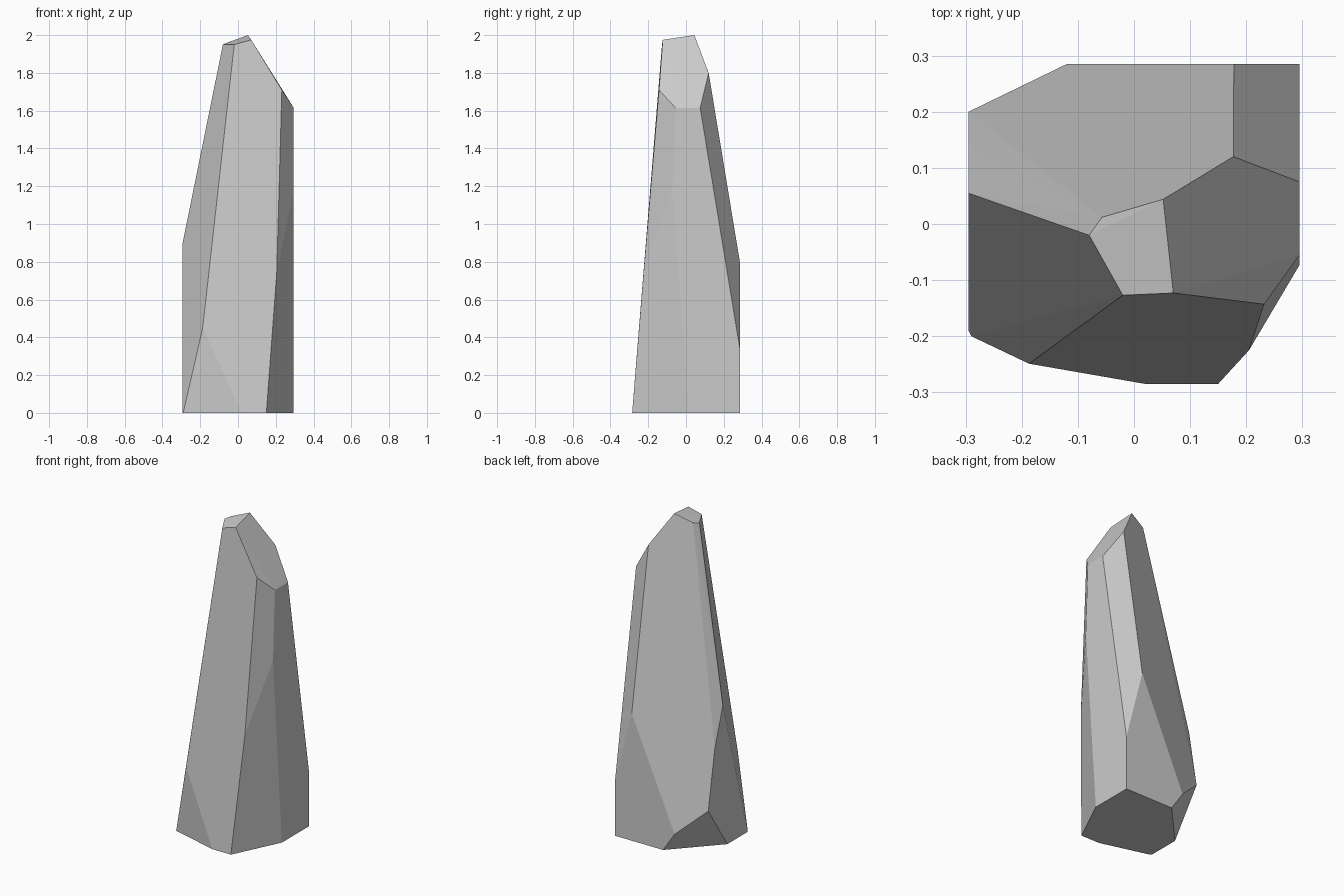
import bpy, bmesh
from math import radians

if "Cube" in bpy.data.objects:
    bpy.data.objects.remove(bpy.data.objects["Cube"])

# Corner points of the faceted stone, grouped by level
tip = [(-.08, -.02, 1.95), (-.057, .012, 1.96), (.052, .044, 2.0),
       (.07, -.123, 1.975), (-.02, -.127, 1.95)]
shoulder = [(.177, .12, 1.80), (.295, .075, 1.615),
            (.295, -.055, 1.615), (.232, -.143, 1.71)]
waist = [(.295, -.073, 1.18), (-.295, .055, .89), (.178, .285, .80),
         (.205, -.225, .74), (-.295, .135, .65), (-.187, -.249, .45),
         (.295, .285, .34)]
undercut = [(-.295, .20, .28), (-.12, .285, .12)]
base = [(x, y, 0) for x, y in [
    (.15, -.285), (.02, -.285), (-.29, -.2), (-.295, -.19),
    (-.295, .01), (-.04, .285), (.295, .285), (.295, .015)]]

# Wrap the corners in a convex shell and merge nearly flat triangles
bm = bmesh.new()
for p in tip + shoulder + waist + undercut + base:
    bm.verts.new(p)
bmesh.ops.convex_hull(bm, input=bm.verts[:])
bmesh.ops.dissolve_limit(bm, angle_limit=radians(1), verts=bm.verts[:], edges=bm.edges[:])
bmesh.ops.recalc_face_normals(bm, faces=bm.faces[:])

mesh = bpy.data.meshes.new("standing_stone")
bm.to_mesh(mesh)
bm.free()
stone = bpy.data.objects.new("standing_stone", mesh)
bpy.context.collection.objects.link(stone)
